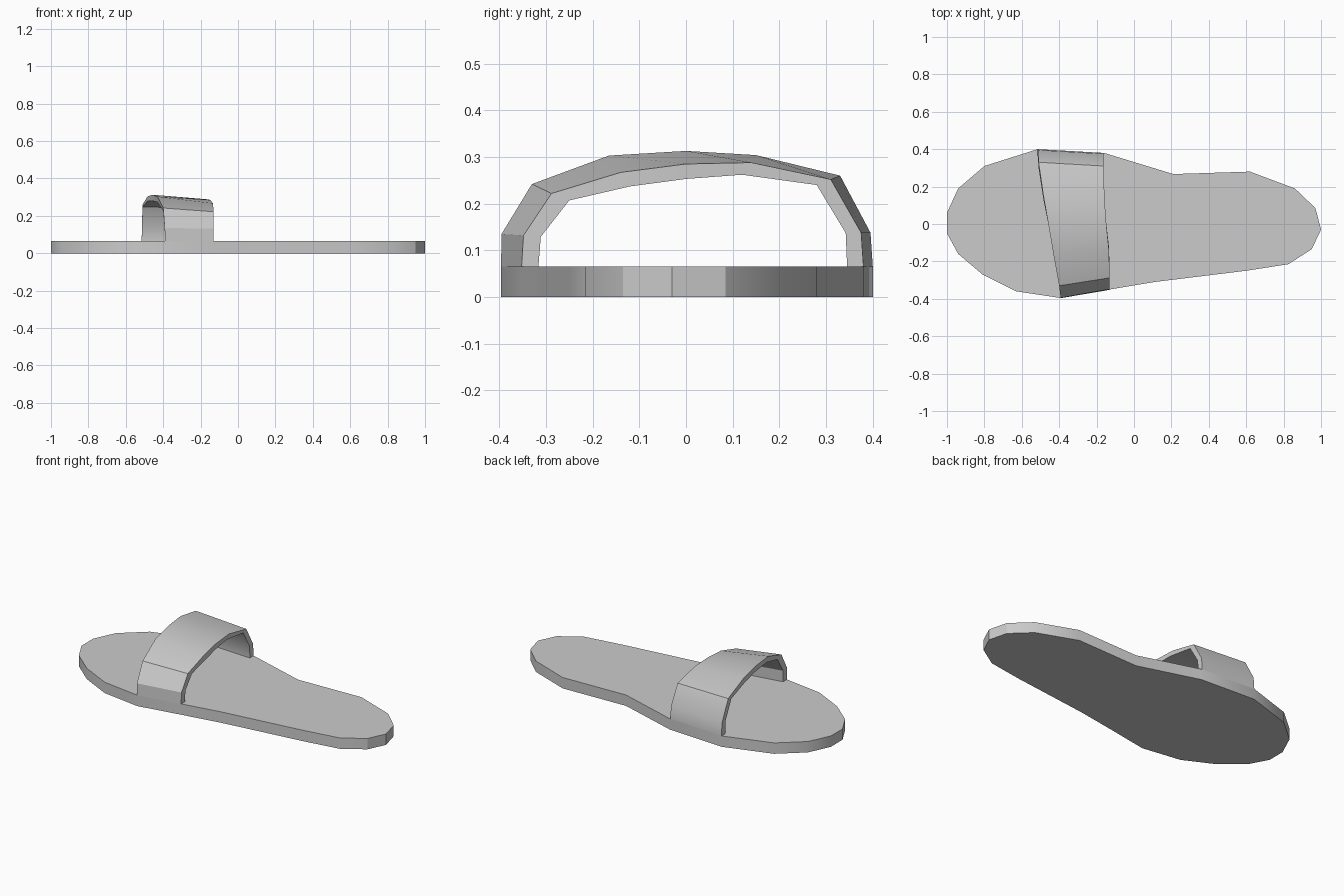
import bpy, bmesh, math

if "Cube" in bpy.data.objects:
    bpy.data.objects.remove(bpy.data.objects["Cube"])

SOLE_TOP = 0.065


def finish(name, bm):
    bmesh.ops.recalc_face_normals(bm, faces=bm.faces[:])
    mesh = bpy.data.meshes.new(name)
    bm.to_mesh(mesh)
    bm.free()
    obj = bpy.data.objects.new(name, mesh)
    bpy.context.collection.objects.link(obj)
    bpy.ops.object.select_all(action='DESELECT')
    obj.select_set(True)
    bpy.context.view_layer.objects.active = obj
    bpy.ops.object.shade_smooth_by_angle(angle=math.radians(30))
    return obj


# Sole: foot outline extruded upward
outline = [(-1, .06), (-.94, .19), (-.80, .31), (-.515, .40), (-.16, .38),
           (.21, .267), (.62, .28), (.86, .19), (.97, .085), (1, -.03),
           (.95, -.135), (.825, -.215), (.60, -.25), (.11, -.31),
           (-.13, -.35), (-.39, -.396), (-.63, -.36), (-.81, -.27),
           (-.94, -.16), (-1, -.05)]
bm = bmesh.new()
base = bm.faces.new([bm.verts.new((x, y, 0)) for x, y in outline])
ext = bmesh.ops.extrude_face_region(bm, geom=[base], use_keep_orig=True)
for v in ext["geom"]:
    if isinstance(v, bmesh.types.BMVert):
        v.co.z = SOLE_TOP
finish("sole", bm)

# Strap: four arched edges (toe outer, heel outer, heel inner, toe inner)
toe_outer = [(-.39, -.396, .065), (-.392, -.395, .135), (-.40, -.33, .242),
             (-.43, -.165, .303), (-.458, 0, .313), (-.484, .15, .304),
             (-.51, .33, .26), (-.514, .395, .138), (-.515, .40, .065)]
heel_outer = [(-.13, -.352, .065), (-.13, -.348, .132), (-.13, -.288, .222),
              (-.134, -.14, .267), (-.148, 0, .285), (-.158, .14, .288),
              (-.162, .31, .252), (-.163, .375, .138), (-.163, .38, .065)]
# inward shift (y, z) for the strap thickness
inset = [(.036, 0), (.037, -.003), (.038, -.015), (.02, -.03), (0, -.032),
         (-.02, -.026), (-.03, -.012), (-.033, -.001), (-.035, 0)]


def inner(edge):
    return [(x, y + dy, z + dz) for (x, y, z), (dy, dz) in zip(edge, inset)]


bm = bmesh.new()
edges = [toe_outer, heel_outer, inner(heel_outer), inner(toe_outer)]
rings = [[bm.verts.new(p) for p in ring] for ring in zip(*edges)]
for a, b in zip(rings, rings[1:]):
    for i in range(4):
        j = (i + 1) % 4
        bm.faces.new((a[i], a[j], b[j], b[i]))
bm.faces.new(rings[0])
bm.faces.new(rings[-1])
finish("strap", bm)
